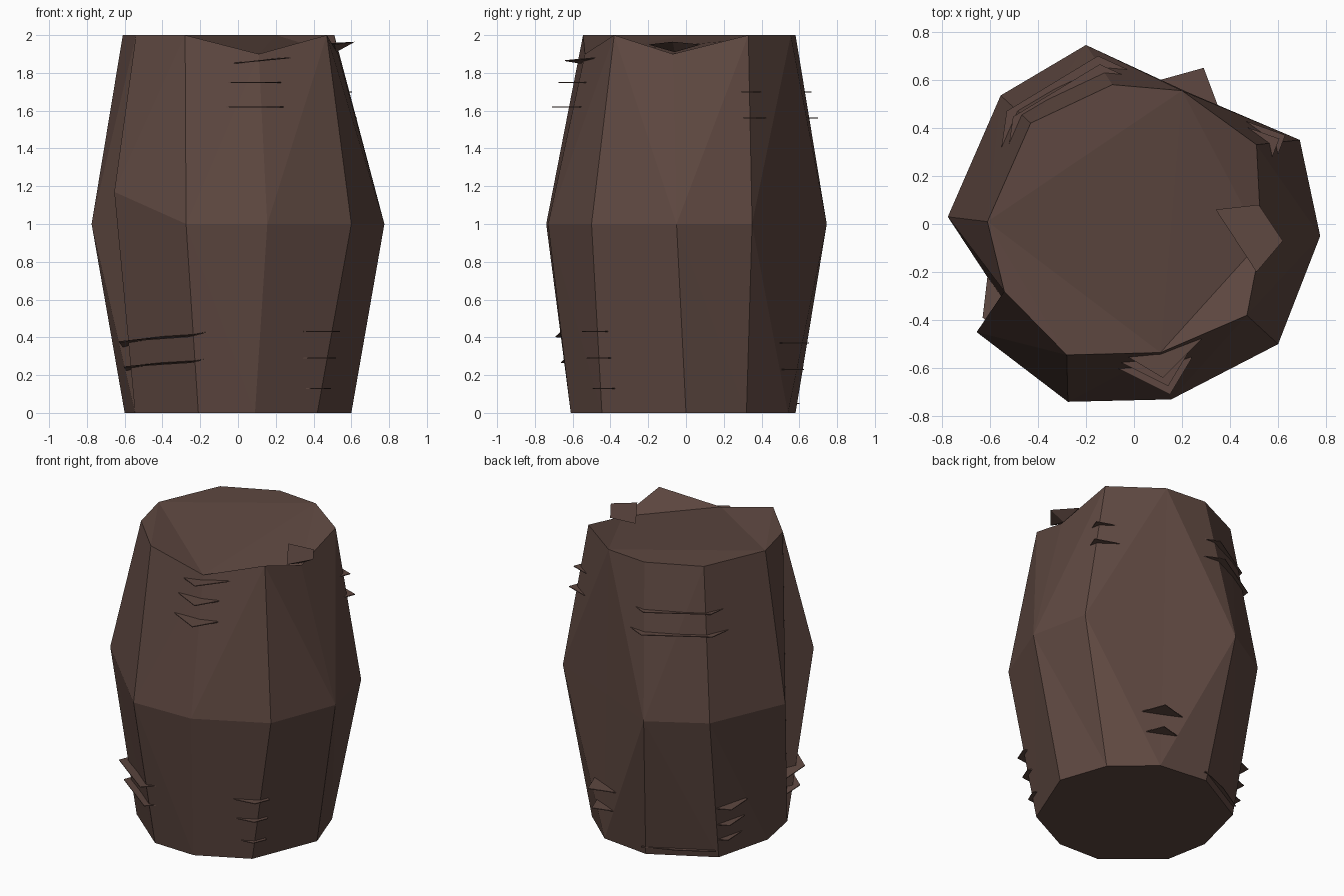
import bpy
import bmesh

cube = bpy.data.objects.get("Cube")
if cube:
    bpy.data.objects.remove(cube, do_unlink=True)

bark = bpy.data.materials.new("dark brown bark")
bark.use_nodes = True
BROWN = (0.112, 0.064, 0.052, 1)
bark.diffuse_color = BROWN
bark.node_tree.nodes["Principled BSDF"].inputs["Base Color"].default_value = BROWN


def make_object(name, bm):
    bmesh.ops.recalc_face_normals(bm, faces=bm.faces)
    mesh = bpy.data.meshes.new(name)
    bm.to_mesh(mesh)
    bm.free()
    mesh.materials.append(bark)
    obj = bpy.data.objects.new(name, mesh)
    bpy.context.collection.objects.link(obj)
    return obj


def make_trunk(bottom, middle, rim, top_faces, dented_strip, left_leaning):
    """Ten faceted strips around three rings, closed by a base and a folded top."""
    bm = bmesh.new()
    low, mid, high = [[bm.verts.new(p) for p in ring] for ring in (bottom, middle, rim)]
    n = len(mid)
    for i in range(n):
        j = (i + 1) % n
        for end in (low, high):
            if i == dented_strip:
                bm.faces.new((mid[i], end[i], end[j]))
            elif i in left_leaning:
                bm.faces.new((mid[i], end[i], mid[j]))
                bm.faces.new((end[i], end[j], mid[j]))
            else:
                bm.faces.new((mid[i], end[i], end[j]))
                bm.faces.new((mid[i], end[j], mid[j]))
        if i == dented_strip:
            # Inward fold beside a standing ridge
            bm.faces.new((mid[i], low[j], high[j]))
            bm.faces.new((mid[j], low[j], high[j]))
    bm.faces.new(low)
    for face in top_faces:
        bm.faces.new([high[k] for k in face])
    return make_object("trunk", bm)


def make_sliver(name, z, slope, outline):
    """Thin bark flake: outline outside the wall, closed by points buried in it."""
    bm = bmesh.new()
    last = len(outline) - 1
    points = [(x, y, z + slope * i / last) for i, (x, y) in enumerate(outline)]
    buried = [(x * 0.85, y * 0.85, h) for x, y, h in (points[-1], points[0])]
    bm.faces.new([bm.verts.new(p) for p in points + buried])
    obj = make_object(name, bm)
    solid = obj.modifiers.new("thickness", "SOLIDIFY")
    solid.thickness = 0.005
    solid.offset = 0


# Trunk: uneven bottom, bulging middle, notched rim
bottom = [(.6, 0), (.49, .32), (.24, .54), (-.1, .58), (-.5, .36),
          (-.6, -.03), (-.545, -.32), (-.21, -.6), (.09, -.61), (.42, -.445)]
middle = [(.775, -.05), (.69, .35), (.22, .55), (-.2, .745), (-.555, .535),
          (-.775, .03), (-.655, -.45), (-.275, -.74), (.155, -.73), (.6, -.5)]
rim = [(.53, -.07), (.51, .33), (.2, .555), (-.09, .58), (-.43, .42),
       (-.61, .01), (-.54, -.28), (-.28, -.545), (.11, -.535), (.47, -.38)]
make_trunk(
    [(x, y, 0) for x, y in bottom],
    [(x, y, 1.17 if i == 6 else 1) for i, (x, y) in enumerate(middle)],
    [(x, y, 1.9 if i in (0, 8) else 2) for i, (x, y) in enumerate(rim)],
    top_faces=[(2, 3, 4, 5), (5, 6, 7), (5, 7, 8), (5, 8, 2), (8, 0, 2), (0, 1, 2), (8, 9, 0)],
    dented_strip=5,
    left_leaning=(2, 9),
)

# Bark flakes: name, outline, then (height, slope, scale) for each one in the stack
stacks = [
    ("front_upper_flake", [(-.09, -.59), (.15, -.71), (.24, -.56)],
     [(1.62, 0, 1), (1.75, 0, .95)]),
    ("front_top_flake", [(-.03, -.55), (.12, -.64), (.28, -.48)], [(1.85, .03, 1)]),
    ("front_right_lower_flake", [(.35, -.55), (.5, -.53), (.54, -.43)],
     [(.43, 0, 1), (.29, 0, .96), (.13, 0, .91)]),
    ("front_left_lower_flake", [(-.61, -.22), (-.63, -.39), (-.26, -.69), (-.15, -.66)],
     [(.35, .08, 1), (.22, .07, .96)]),
    ("right_upper_flake", [(.46, .43), (.63, .37), (.58, .24)],
     [(1.56, 0, 1), (1.7, 0, .96)]),
    ("back_left_upper_flake", [(-.02, .64), (-.15, .7), (-.53, .47), (-.56, .26)],
     [(1.56, 0, 1), (1.7, 0, .95)]),
    ("back_lower_flake", [(.11, .6), (.29, .65), (.35, .49)],
     [(.37, 0, 1), (.23, 0, .96)]),
    ("back_left_lower_flake", [(-.44, .45), (-.61, .38), (-.6, .19)],
     [(.36, 0, 1), (.24, 0, .96), (.13, 0, .93)]),
    ("back_left_base_flake", [(-.08, .6), (-.3, .51), (-.5, .39)], [(.05, 0, 1)]),
]
for name, outline, levels in stacks:
    for number, (z, slope, scale) in enumerate(levels, 1):
        points = [(x * scale, y * scale) for x, y in outline]
        make_sliver(f"{name}_{number}", z, slope, points)

# Splinter peeling over the notch in the rim
bm = bmesh.new()
tip = [bm.verts.new(p) for p in ((.34, .06, 1.95), (.51, -.2, 1.95),
                                 (.62, -.07, 1.965), (.52, .08, 1.95))]
root = bm.verts.new((.52, -.06, 1.91))
bm.faces.new(tip)
for i in range(4):
    bm.faces.new((tip[i], tip[(i + 1) % 4], root))
make_object("rim_splinter", bm)
